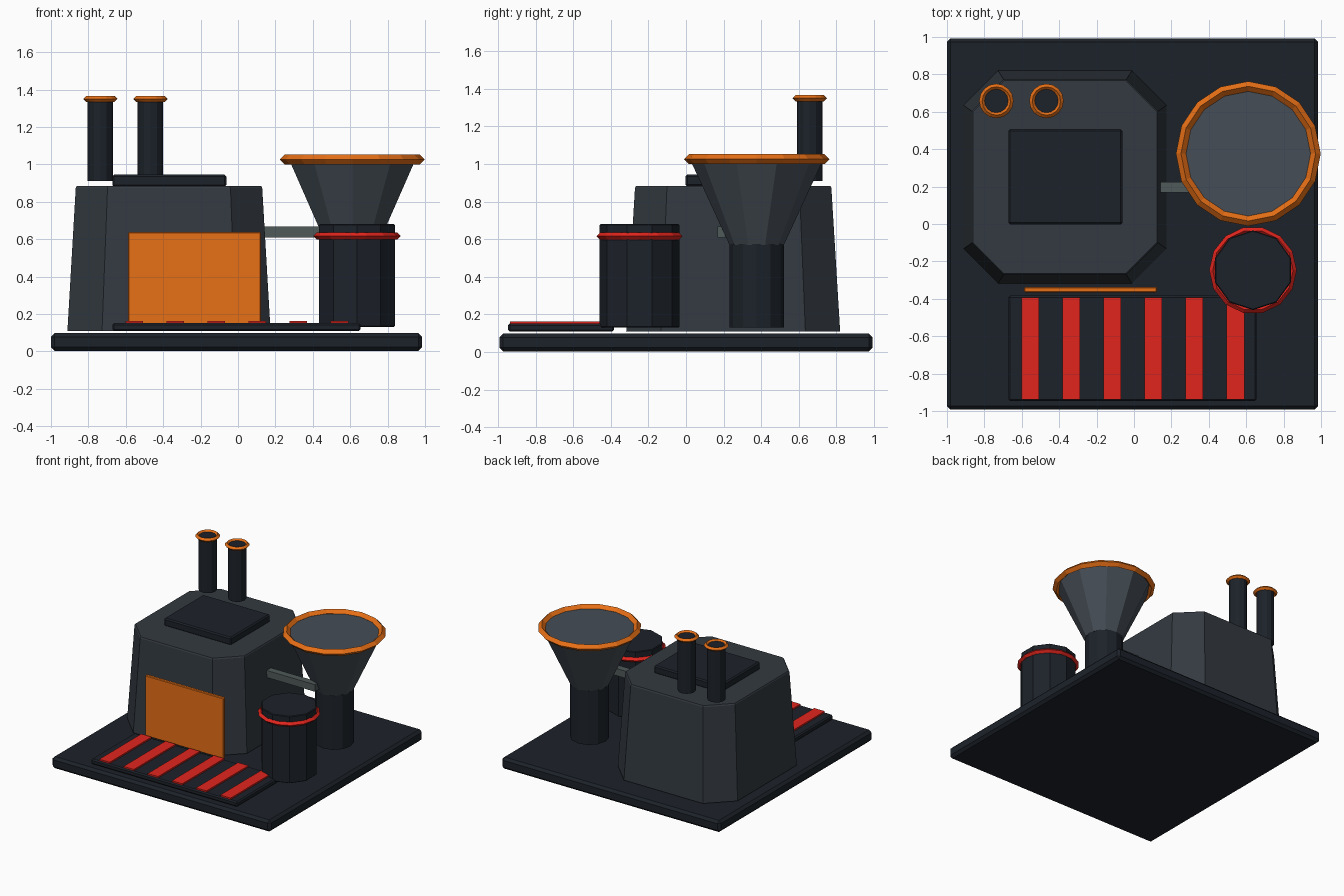
import bpy, bmesh
from math import pi

if "Cube" in bpy.data.objects:
    bpy.data.objects.remove(bpy.data.objects["Cube"])


def material(name, rgb):
    m = bpy.data.materials.new(name)
    m.diffuse_color = (*rgb, 1)
    m.use_nodes = True
    m.node_tree.nodes["Principled BSDF"].inputs["Base Color"].default_value = m.diffuse_color
    return m


DARK = material("dark_metal", (0.012, 0.016, 0.023))
WALL = material("wall_grey", (0.033, 0.042, 0.052))
STEEL = material("steel_grey", (0.06, 0.075, 0.092))
PIPE = material("pipe_grey", (0.08, 0.10, 0.10))
ORANGE = material("orange", (0.80, 0.16, 0.008))
RED = material("red", (0.75, 0.018, 0.012))


def finish(name, bm, mat, bevel=0.0):
    me = bpy.data.meshes.new(name)
    bmesh.ops.recalc_face_normals(bm, faces=bm.faces)
    bm.to_mesh(me)
    bm.free()
    me.materials.append(mat)
    ob = bpy.data.objects.new(name, me)
    bpy.context.collection.objects.link(ob)
    if bevel:
        mod = ob.modifiers.new("bevel", 'BEVEL')
        mod.width = bevel
        mod.segments = 1
        mod.limit_method = 'ANGLE'
        mod.angle_limit = pi / 3
    return ob


def box(name, x, y, z, mat, bevel=0.0):
    """Box from (min, max) ranges."""
    bm = bmesh.new()
    bmesh.ops.create_cube(bm, size=1)
    for v in bm.verts:
        v.co = [r[0] + (c + 0.5) * (r[1] - r[0]) for c, r in zip(v.co, (x, y, z))]
    return finish(name, bm, mat, bevel)


def cone(name, x, y, z0, z1, r0, r1, sides, mat, bevel=0.0):
    bm = bmesh.new()
    bmesh.ops.create_cone(bm, cap_ends=True, segments=sides, radius1=r0, radius2=r1, depth=z1 - z0)
    bmesh.ops.translate(bm, verts=bm.verts, vec=(x, y, (z0 + z1) / 2))
    return finish(name, bm, mat, bevel)


def ring(name, x, y, z, major, minor, sides, mat):
    bpy.ops.mesh.primitive_torus_add(location=(x, y, z), major_radius=major, minor_radius=minor,
                                     major_segments=sides, minor_segments=4)
    ob = bpy.context.object
    ob.name = name
    for p in ob.data.polygons:
        p.use_smooth = False
    ob.data.materials.append(mat)


# Ground slab
box("base_slab", (-1, 0.985), (-0.993, 0.993), (0.003, 0.098), DARK, 0.02)

# Tapered building with chamfered corners
CX, CY = -0.369, 0.251
HX, HY, CUT = 0.543, 0.569, 0.185
outline = []
for sx, sy in ((1, 1), (-1, 1), (-1, -1), (1, -1)):
    pair = [(sx * HX, sy * (HY - CUT)), (sx * (HX - CUT), sy * HY)]
    outline += pair if sx * sy > 0 else pair[::-1]
bm = bmesh.new()
levels = [[bm.verts.new((CX + px * s, CY + py * s, z)) for px, py in outline]
          for s, z in ((1, 0.11), (0.918, 0.874), (0.908, 0.884))]
for a, b in zip(levels, levels[1:]):
    for i in range(8):
        j = (i + 1) % 8
        bm.faces.new((a[i], a[j], b[j], b[i]))
bm.faces.new(levels[0])
bm.faces.new(levels[-1])
finish("building", bm, WALL)
box("roof_hatch", (-0.672, -0.062), (-0.003, 0.507), (0.88, 0.945), DARK, 0.01)

# Chimneys with orange rims
for i, x in enumerate((-0.736, -0.468)):
    cone(f"chimney_{i + 1}", x, 0.658, 0.91, 1.353, 0.068, 0.068, 12, DARK)
    ring(f"chimney_rim_{i + 1}", x, 0.658, 1.35, 0.076, 0.016, 16, ORANGE)

# Front door and striped loading pad
box("door", (-0.587, 0.123), (-0.365, -0.337), (0.14, 0.637), ORANGE, 0.005)
box("loading_pad", (-0.672, 0.656), (-0.947, -0.383), (0.108, 0.151), DARK, 0.01)
for i in range(6):
    x = -0.555 + 0.2195 * i
    box(f"pad_stripe_{i + 1}", (x - 0.047, x + 0.047), (-0.937, -0.393), (0.148, 0.163), RED)

# Hopper: stem, funnel and rim
cone("hopper_stem", 0.611, 0.376, 0.13, 0.575, 0.145, 0.145, 12, DARK)
cone("hopper_funnel", 0.611, 0.376, 0.57, 1.025, 0.145, 0.355, 10, STEEL)
ring("hopper_rim", 0.611, 0.376, 1.026, 0.36, 0.027, 16, ORANGE)

# Barrel with red band
cone("barrel", 0.636, -0.247, 0.13, 0.68, 0.213, 0.213, 10, DARK, 0.005)
ring("barrel_band", 0.636, -0.247, 0.616, 0.215, 0.019, 14, RED)

# Pipe from building to hopper
box("feed_pipe", (0.10, 0.58), (0.168, 0.224), (0.61, 0.668), PIPE)
